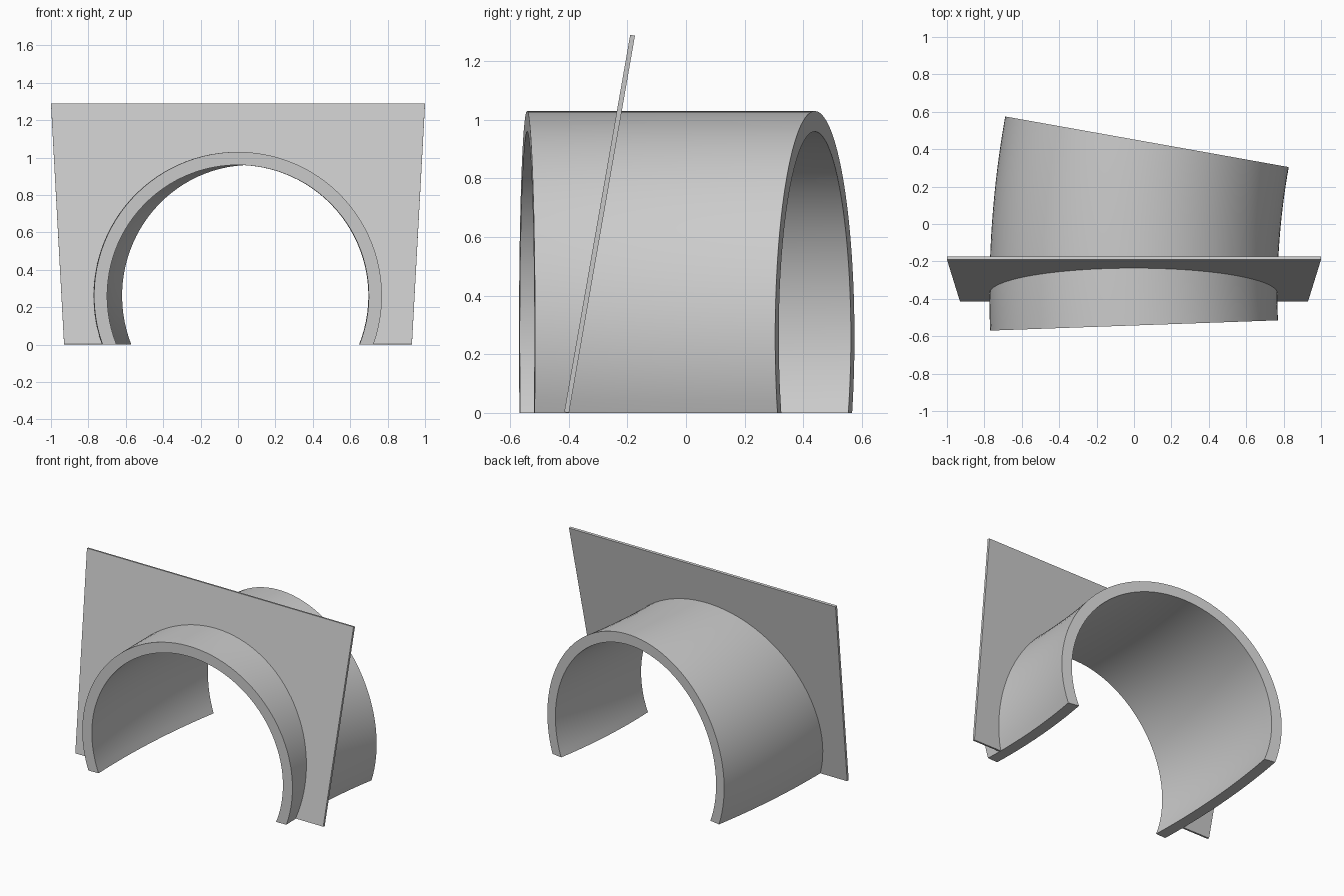
import bpy, bmesh, math
from mathutils import Vector

cube = bpy.data.objects.get("Cube")
if cube:
    bpy.data.objects.remove(cube, do_unlink=True)

AXIS_Z = 0.26                  # height of the arch centre
OUTER, INNER = 0.77, 0.70      # tunnel radii
SEGMENTS, STEPS = 64, 16
BEND_R = 4.647                 # radius of the gentle bend in plan
BEND_C = Vector((4.644, -0.377))
TURN_START, TURN_END = math.radians(-2.04), math.radians(10.12)

grey = bpy.data.materials.new("concrete_grey")
grey.use_nodes = True
grey.diffuse_color = (0.6, 0.6, 0.6, 1)
grey.node_tree.nodes["Principled BSDF"].inputs["Base Color"].default_value = grey.diffuse_color


def make_object(name, bm):
    bmesh.ops.recalc_face_normals(bm, faces=bm.faces)
    mesh = bpy.data.meshes.new(name)
    bm.to_mesh(mesh)
    bm.free()
    mesh.materials.append(grey)
    obj = bpy.data.objects.new(name, mesh)
    bpy.context.collection.objects.link(obj)
    return obj


def arch(radius):
    """Arch from the ground on +x, over the top, to the ground on -x."""
    start = -math.asin(AXIS_Z / radius)
    span = math.pi - 2 * start
    angles = [start + span * i / SEGMENTS for i in range(SEGMENTS + 1)]
    return [(radius * math.cos(a), AXIS_Z + radius * math.sin(a)) for a in angles]


# Tunnel: a horseshoe section swept along the bend
bm = bmesh.new()
section = arch(OUTER) + arch(INNER)[::-1]
rings = []
for s in range(STEPS + 1):
    turn = TURN_START + (TURN_END - TURN_START) * s / STEPS
    across = Vector((math.cos(turn), -math.sin(turn)))
    centre = BEND_C - across * BEND_R
    rings.append([bm.verts.new((*(centre + across * x), z)) for x, z in section])
count = len(section)
for a, b in zip(rings, rings[1:]):
    for i in range(count):
        j = (i + 1) % count
        bm.faces.new((a[i], a[j], b[j], b[i]))
for ring in (rings[0], rings[-1]):
    for i in range(SEGMENTS):
        bm.faces.new((ring[i], ring[i + 1], ring[count - 2 - i], ring[count - 1 - i]))
tunnel = make_object("tunnel_arch", bm)

# Portal wall: a leaning tapered plate with an arched opening
LEAN = math.radians(9.92)
THICK, BASE, TOP = 0.0165, 0.003, 1.29
bm = bmesh.new()


def on_plate(x, z):
    return bm.verts.new((x, -0.416 + z * math.tan(LEAN), z))


opening = [on_plate(x, max(z, BASE)) for x, z in arch(0.755)]
outline = []
for x, z in arch(0.755):
    # push each opening point out to the plate edge, from the arch centre
    dx, dz = x, max(z, BASE) - AXIS_Z
    slope = 0.07 / (TOP - BASE)
    side = (0.93 + slope * (AXIS_Z - BASE)) / max(abs(dx) - slope * dz, 1e-6)
    up = (TOP - AXIS_Z) / dz if dz > 1e-6 else 1e6
    t = min(side, up)
    outline.append([dx * t, AXIS_Z + dz * t])
# square off the ground ends and the top corners
for k, sign in ((0, 1), (-1, -1)):
    outline[k] = [sign * 0.93, BASE]
for i, p in enumerate(outline):
    p[1] = max(p[1], BASE)
    if p[1] == BASE:
        p[0] = math.copysign(0.93, p[0])
for sign in (1, -1):
    corner = min(outline, key=lambda p: (p[0] - sign) ** 2 + (p[1] - TOP) ** 2)
    corner[:] = [sign, TOP]
edge = [on_plate(x, z) for x, z in outline]
for i in range(SEGMENTS):
    bm.faces.new((opening[i], edge[i], edge[i + 1], opening[i + 1]))
bmesh.ops.remove_doubles(bm, verts=bm.verts, dist=1e-5)
back = bmesh.ops.extrude_face_region(bm, geom=list(bm.faces))
bmesh.ops.translate(bm, vec=Vector((0, math.cos(LEAN), -math.sin(LEAN))) * THICK,
                    verts=[v for v in back["geom"] if isinstance(v, bmesh.types.BMVert)])
portal = make_object("portal_wall", bm)

# Smooth the curved tunnel and keep its rims sharp
bpy.ops.object.select_all(action="DESELECT")
tunnel.select_set(True)
bpy.context.view_layer.objects.active = tunnel
bpy.ops.object.shade_smooth_by_angle(angle=math.radians(30))
